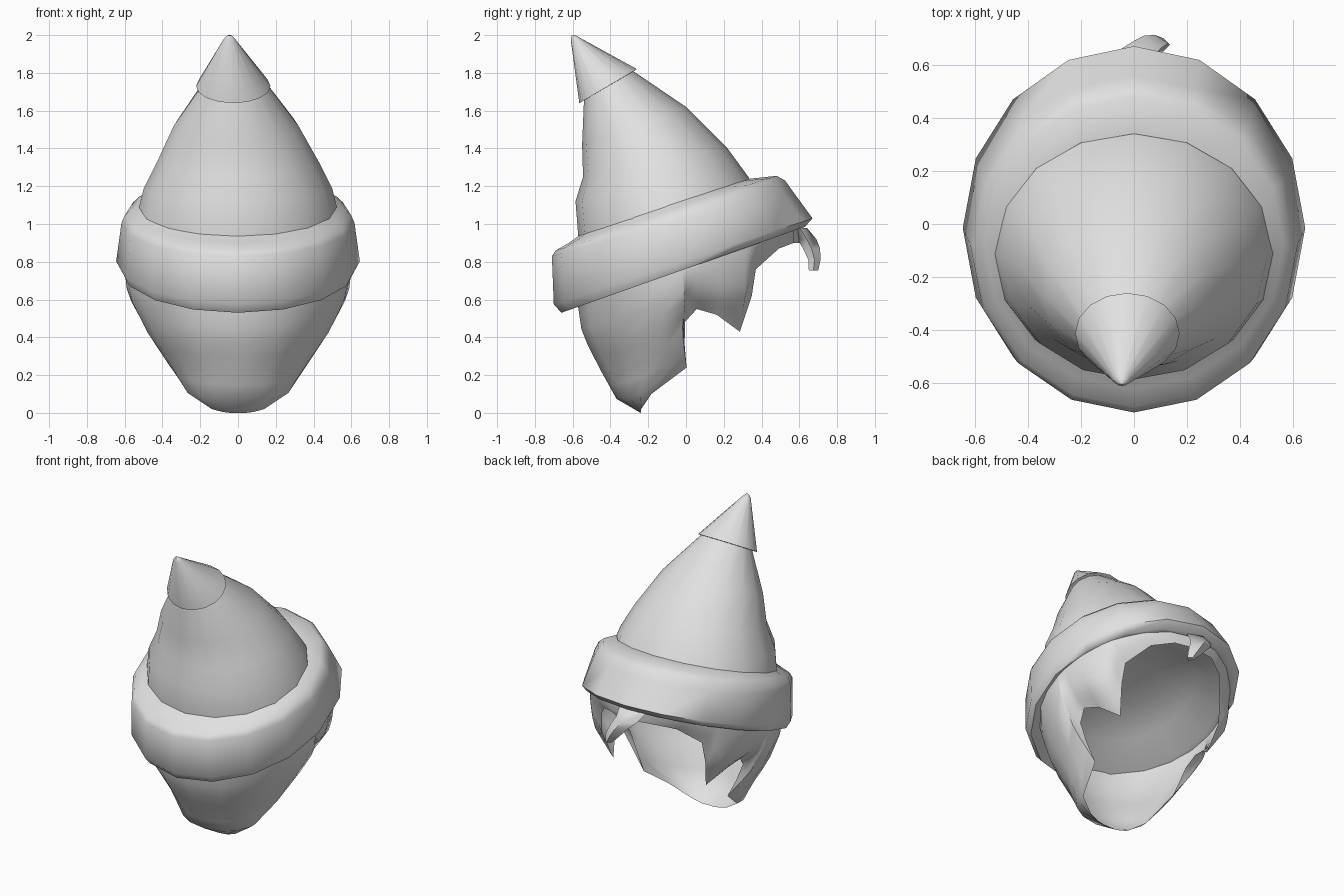
import bpy
import bmesh
from math import sin, cos, radians, pi

cube = bpy.data.objects.get("Cube")
if cube:
    bpy.data.objects.remove(cube, do_unlink=True)

GREY = (0.75, 0.75, 0.75, 1.0)
grey = bpy.data.materials.new("light grey")
grey.use_nodes = True
grey.diffuse_color = GREY
grey.node_tree.nodes["Principled BSDF"].inputs["Base Color"].default_value = GREY


def loft(name, rows, closed=True, cap_start=False, cap_end=False, angle=60):
    """Skin a list of equally long point rows."""
    bm = bmesh.new()
    grid = [[bm.verts.new(p) for p in row] for row in rows]
    n = len(rows[0])
    for low, high in zip(grid, grid[1:]):
        for j in range(n if closed else n - 1):
            k = (j + 1) % n
            bm.faces.new((low[j], low[k], high[k], high[j]))
    if cap_start:
        bm.faces.new(grid[0][::-1])
    if cap_end:
        bm.faces.new(grid[-1])
    mesh = bpy.data.meshes.new(name)
    bm.to_mesh(mesh)
    bm.free()
    mesh.materials.append(grey)
    obj = bpy.data.objects.new(name, mesh)
    bpy.context.collection.objects.link(obj)
    bpy.ops.object.select_all(action='DESELECT')
    obj.select_set(True)
    bpy.context.view_layer.objects.active = obj
    bpy.ops.object.shade_smooth_by_angle(angle=radians(angle))
    return obj


def ring(front_y, front_z, back_y, back_z, rx, cx=0.0, sides=16):
    """Tilted ellipse given by its front and back points and half width."""
    cy, cz = (front_y + back_y) / 2, (front_z + back_z) / 2
    ry, rz = (back_y - front_y) / 2, (back_z - front_z) / 2
    turns = [2 * pi * i / sides for i in range(sides)]
    return [(cx + rx * sin(a), cy - ry * cos(a), cz - rz * cos(a)) for a in turns]


# Thick tilted brim, closed underneath by a shallow hollow
loft("hat_brim", [
    ring(-0.20, 0.86, 0.14, 0.98, 0.17),
    ring(-0.43, 0.73, 0.37, 1.01, 0.40),
    ring(-0.58, 0.57, 0.57, 0.97, 0.57),
    ring(-0.66, 0.53, 0.63, 0.985, 0.62),
    ring(-0.70, 0.575, 0.67, 1.03, 0.645),
    ring(-0.71, 0.83, 0.56, 1.18, 0.617),
    ring(-0.69, 0.86, 0.525, 1.23, 0.60),
    ring(-0.62, 0.90, 0.48, 1.255, 0.565),
    ring(-0.55, 0.95, 0.34, 1.24, 0.52),
], cap_start=True)

# Leaning crown of the hat
loft("hat_crown", [
    ring(-0.57, 0.93, 0.36, 1.20, 0.53),
    ring(-0.585, 1.12, 0.33, 1.25, 0.50),
    ring(-0.545, 1.25, 0.22, 1.40, 0.43),
    ring(-0.55, 1.42, 0.00, 1.62, 0.33, -0.01),
    ring(-0.54, 1.66, -0.28, 1.81, 0.17, -0.02),
])

# Pointed tip overlapping the crown
loft("hat_tip", [
    ring(-0.53, 1.66, -0.29, 1.80, 0.15, -0.025),
    ring(-0.565, 1.64, -0.26, 1.82, 0.197, -0.025),
    ring(-0.61, 1.975, -0.56, 1.985, 0.03, -0.045),
    ring(-0.605, 1.998, -0.585, 2.0, 0.01, -0.045),
], cap_end=True)

# Hollow hair shell: height, half width, centre y, half depth
PROFILE = [
    (0.00, 0.10, -0.22, 0.02), (0.06, 0.27, -0.16, 0.20),
    (0.24, 0.395, 0.02, 0.48), (0.42, 0.505, 0.00, 0.55),
    (0.62, 0.595, 0.01, 0.59), (0.75, 0.60, 0.00, 0.60),
    (1.10, 0.59, 0.00, 0.60),
]
# Ragged lower edge: angle from the front, height
EDGE = [
    (0, 0.0), (25, 0.0), (45, 0.005), (62, 0.02), (76, 0.10), (88, 0.24),
    (88.5, 0.36), (89, 0.48), (95, 0.55), (106, 0.52), (121, 0.43),
    (125, 0.62), (128, 0.76), (145, 0.87), (162, 0.90), (180, 0.90),
]


def shell_point(degrees, z, t_up):
    for a, b in zip(PROFILE, PROFILE[1:]):
        if z <= b[0]:
            t = (z - a[0]) / (b[0] - a[0])
            w, c, d = (p + (q - p) * t for p, q in zip(a[1:], b[1:]))
            break
    # Only the loose edge of the sides curls inwards
    side = min(1, max(0, (abs(degrees) - 62) / 25))
    w *= 1 - 0.2 * side * (1 - t_up) ** 2
    angle = radians(degrees)
    return (w * sin(angle), c - d * cos(angle), z)


columns = [(-a, z) for a, z in EDGE[:0:-1]] + EDGE
STEPS = 9
hair_rows = []
for i in range(STEPS):
    t = i / (STEPS - 1)
    row = []
    for a, low in columns:
        high = 0.80 - 0.21 * cos(radians(a))
        row.append(shell_point(a, low + (high - low) * t, t))
    hair_rows.append(row)
loft("hair_shell", hair_rows, closed=False)

# Curled lock hanging at the back: centre x, y, z, half width, half thickness
LOCK = [
    (-0.02, 0.60, 0.98, 0.10, 0.04), (0.00, 0.64, 0.92, 0.08, 0.05),
    (0.04, 0.665, 0.87, 0.065, 0.045), (0.08, 0.68, 0.81, 0.05, 0.032),
    (0.11, 0.675, 0.755, 0.025, 0.025),
]
lock_rows = [[(x - w, y, z), (x, y - d, z), (x + w, y, z), (x, y + d, z)]
             for x, y, z, w, d in reversed(LOCK)]
loft("back_hair_lock", lock_rows, cap_start=True, cap_end=True)
